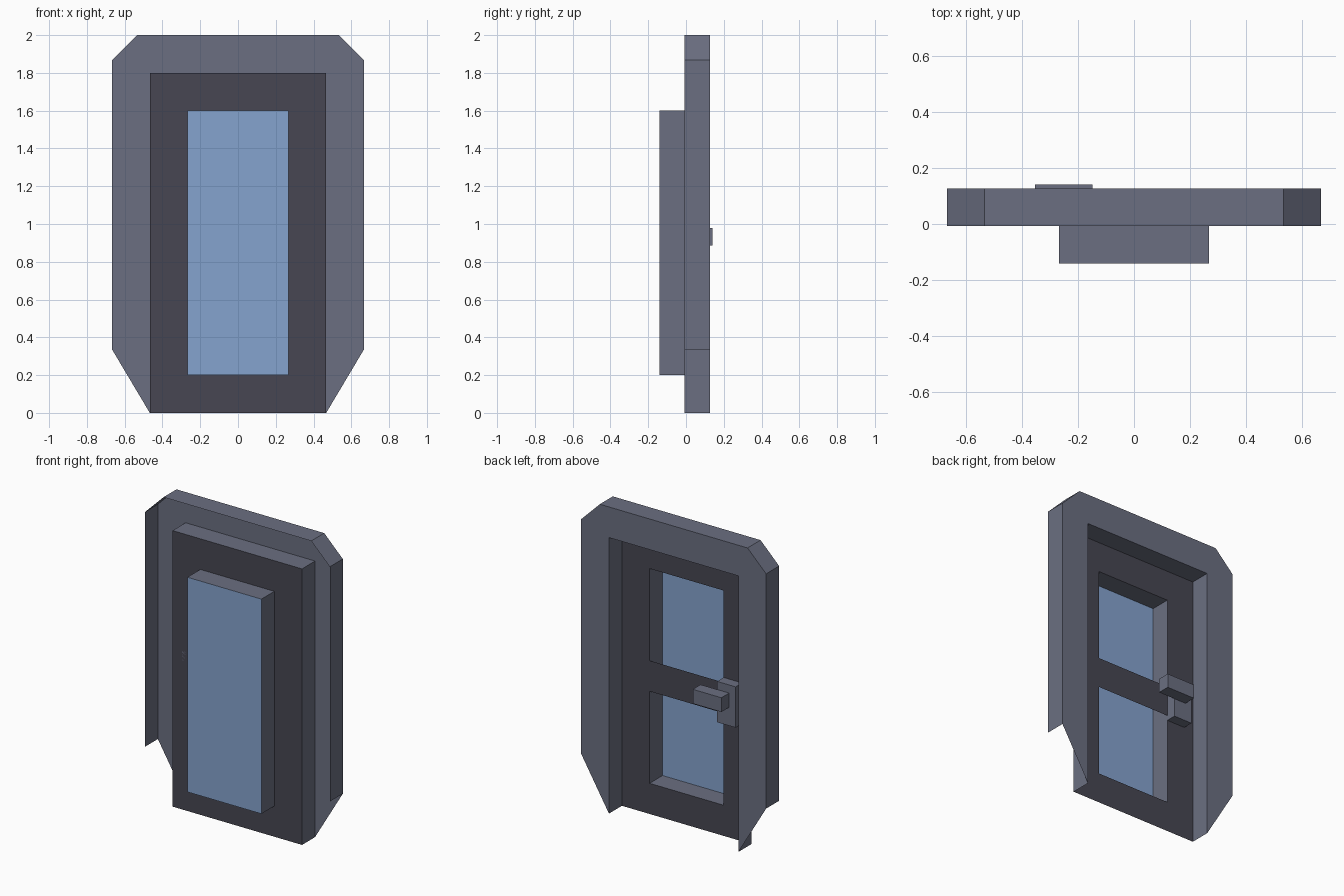
import bpy
import bmesh

cube = bpy.data.objects.get("Cube")
if cube:
    bpy.data.objects.remove(cube, do_unlink=True)

# Depths from front to back
GLASS_Y, PANEL_Y, FLANGE_Y = -0.14, -0.007, 0.127
PLATE_Y, LEVER_Y = 0.06, 0.14


def material(name, rgb):
    mat = bpy.data.materials.new(name)
    mat.use_nodes = True
    colour = (*rgb, 1.0)
    mat.diffuse_color = colour
    mat.node_tree.nodes["Principled BSDF"].inputs["Base Color"].default_value = colour
    return mat


slate = material("slate metal", (0.147, 0.159, 0.220))
charcoal = material("charcoal panel", (0.063, 0.061, 0.084))
blue = material("blue glass", (0.235, 0.371, 0.625))


def finish(name, bm, mat):
    bmesh.ops.remove_doubles(bm, verts=bm.verts, dist=0.0001)
    mesh = bpy.data.meshes.new(name)
    bm.to_mesh(mesh)
    bm.free()
    mesh.materials.append(mat)
    obj = bpy.data.objects.new(name, mesh)
    bpy.context.collection.objects.link(obj)
    return obj


def add_sheet(bm, points, y):
    """Flat face facing the back; points run clockwise seen from the front."""
    bm.faces.new([bm.verts.new((x, y, z)) for x, z in points])


def add_wall(bm, path, y0, y1):
    """Thin wall sweeping an x-z path between two depths."""
    for (xa, za), (xb, zb) in zip(path, path[1:]):
        corners = [(xa, y0, za), (xa, y1, za), (xb, y1, zb), (xb, y0, zb)]
        bm.faces.new([bm.verts.new(c) for c in corners])


def rectangle(x0, x1, z0, z1):
    return [(x0, z0), (x0, z1), (x1, z1), (x1, z0)]


def box(name, x0, x1, y0, y1, z0, z1, mat):
    bm = bmesh.new()
    bmesh.ops.create_cube(bm, size=1)
    for v in bm.verts:
        v.co.x = x1 if v.co.x > 0 else x0
        v.co.y = y1 if v.co.y > 0 else y0
        v.co.z = z1 if v.co.z > 0 else z0
    return finish(name, bm, mat)


# Profiles: outer frame outline, doorway and window
half = [(-0.667, 0.336), (-0.667, 1.867), (-0.533, 2.0)]
rim = half + [(-x, z) for x, z in reversed(half)]
doorway = rectangle(-0.467, 0.467, 0, 1.8)
window = rectangle(-0.267, 0.267, 0.2, 1.6)

# Frame: back flange with an open-bottomed doorway, and a rim folded forward
bm = bmesh.new()
add_sheet(bm, doorway[:1] + rim + doorway[:1:-1][:1] + doorway[2:0:-1], FLANGE_Y)
add_wall(bm, rim, FLANGE_Y, PANEL_Y)
finish("door_frame", bm, slate)

# Jambs and lintel of the recess
bm = bmesh.new()
add_wall(bm, doorway, PANEL_Y, FLANGE_Y)
finish("door_jamb", bm, slate)

# Door panel: grid of stiles and rails around two openings
bm = bmesh.new()
xs = [-0.467, -0.267, 0.267, 0.467]
zs = [0, 0.2, 0.8, 1.0, 1.6, 1.8]
for i in range(len(xs) - 1):
    for j in range(len(zs) - 1):
        if not (i == 1 and j in (1, 3)):
            add_sheet(bm, rectangle(xs[i], xs[i + 1], zs[j], zs[j + 1]), PANEL_Y)
finish("door_panel", bm, charcoal)

# Window: sleeve projecting forward, closed by the pane
bm = bmesh.new()
add_wall(bm, window + window[:1], GLASS_Y, PANEL_Y)
finish("window_sleeve", bm, slate)
bm = bmesh.new()
add_sheet(bm, window, GLASS_Y)
finish("window_pane", bm, blue)

# Handle on the back of the door
box("handle_plate", -0.4, -0.267, PANEL_Y, PLATE_Y, 0.767, 1.033, slate)
box("handle_lever", -0.353, -0.147, PLATE_Y, LEVER_Y, 0.887, 0.98, slate)
